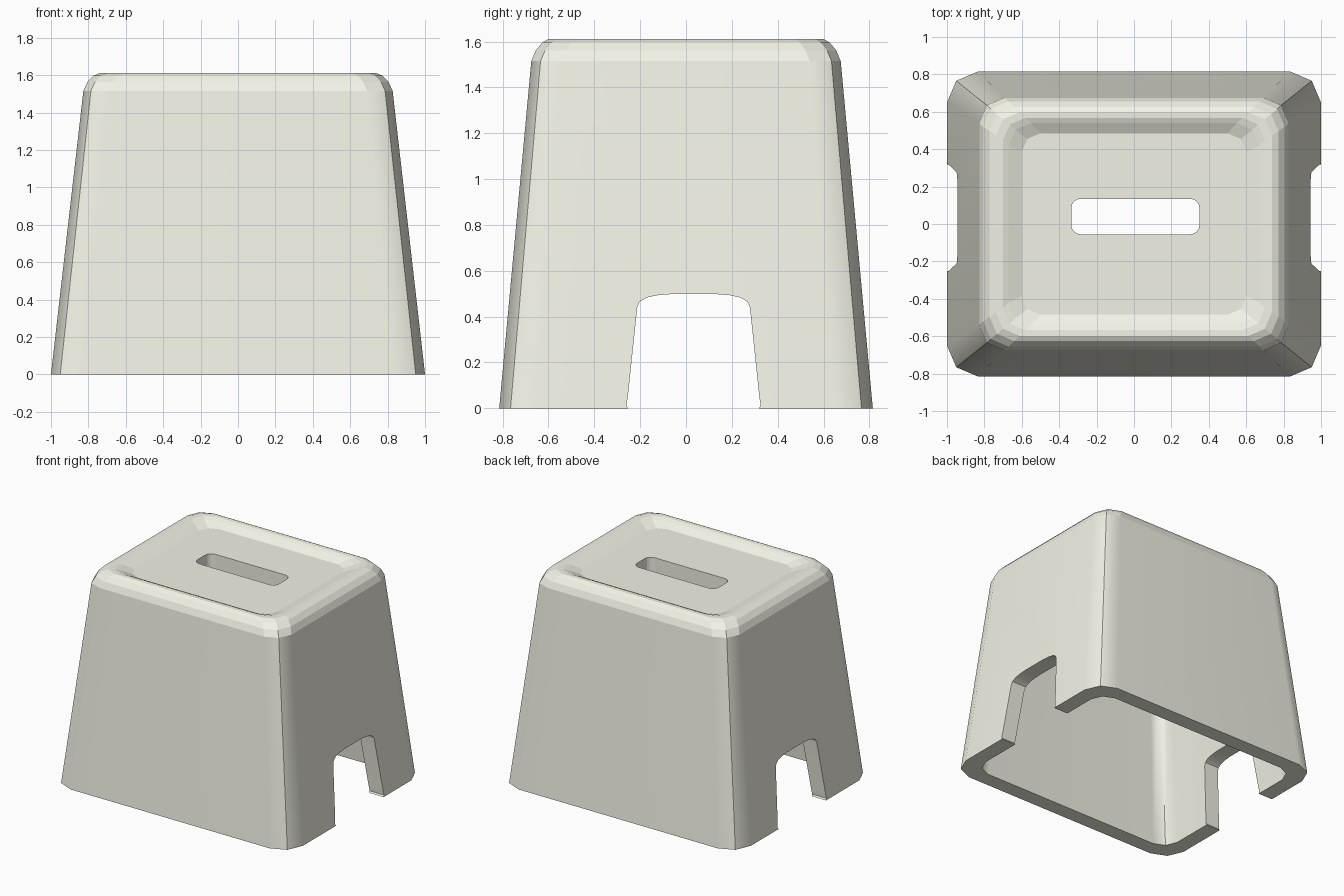
import bpy, bmesh
from math import cos, sin, pi

if "Cube" in bpy.data.objects:
    bpy.data.objects.remove(bpy.data.objects["Cube"])


def make_object(name, bm):
    bmesh.ops.recalc_face_normals(bm, faces=bm.faces)
    mesh = bpy.data.meshes.new(name)
    bm.to_mesh(mesh)
    bm.free()
    obj = bpy.data.objects.new(name, mesh)
    bpy.context.collection.objects.link(obj)
    return obj


def ring(bm, hx, hy, r, z):
    """Rectangle loop with two-segment corners."""
    corner = [(hx, hy - r), (hx - 0.3 * r, hy - 0.3 * r), (hx - r, hy)]
    pts = []
    for sx, sy in ((1, 1), (-1, 1), (-1, -1), (1, -1)):
        c = corner if sx * sy > 0 else corner[::-1]
        pts += [(sx * x, sy * y) for x, y in c]
    return [bm.verts.new((x, y, z)) for x, y in pts]


def prism(name, pts, axis, lo, hi):
    """Extrude a closed outline along x or z."""
    bm = bmesh.new()
    place = (lambda p, d: (d, p[0], p[1])) if axis == 'X' else (lambda p, d: (p[0], p[1], d))
    a = [bm.verts.new(place(p, lo)) for p in pts]
    b = [bm.verts.new(place(p, hi)) for p in pts]
    bm.faces.new(a)
    bm.faces.new(b[::-1])
    n = len(pts)
    for i in range(n):
        bm.faces.new((a[i], a[(i + 1) % n], b[(i + 1) % n], b[i]))
    return make_object(name, bm)


# Hollow tapered body: outside wall, faceted rim, dished seat, then inside wall
bm = bmesh.new()
outside = [
    (1.0, 0.815, 0.165, 0.0),
    (0.827, 0.675, 0.135, 1.515),
    (0.806, 0.655, 0.135, 1.562),
    (0.772, 0.626, 0.13, 1.597),
    (0.737, 0.598, 0.125, 1.612),
    (0.70, 0.568, 0.12, 1.611),
    (0.67, 0.54, 0.12, 1.600),
    (0.60, 0.485, 0.10, 1.570),
]
inside = [
    (0.88, 0.697, 0.12, 0.0),
    (0.714, 0.563, 0.10, 1.42),
    (0.69, 0.54, 0.10, 1.457),
]
outer = [ring(bm, *p) for p in outside]
inner = [ring(bm, *p) for p in inside]
chain = inner[::-1] + outer
for a, b in zip(chain, chain[1:]):
    for i in range(12):
        j = (i + 1) % 12
        bm.faces.new((a[i], a[j], b[j], b[i]))
bm.faces.new(outer[-1])
bm.faces.new(inner[-1])
body = make_object("step_stool_body", bm)

# Hand slot through the seat
slot_pts = []
for k, (cx, cy) in enumerate(((0.30, 0.085), (-0.285, 0.085), (-0.285, -0.005), (0.30, -0.005))):
    for s in range(5):
        t = k * pi / 2 + s * pi / 8
        slot_pts.append((cx + 0.05 * cos(t), cy + 0.05 * sin(t)))
slot = prism("slot_cutter", slot_pts, 'Z', 1.2, 1.9)

# Foot openings through both end walls, with a tiny flare at the floor
half = [(0.293, -0.1), (0.285, 0.0), (0.293, 0.012), (0.287, 0.05), (0.246, 0.44),
        (0.235, 0.465), (0.205, 0.483), (0.16, 0.493), (0.10, 0.498)]
arch_pts = [(0.033 + y, z) for y, z in half] + [(0.033 - y, z) for y, z in half[::-1]]
arch = prism("opening_cutter", arch_pts, 'X', -1.5, 1.5)

bpy.context.view_layer.objects.active = body
body.select_set(True)
for cutter in (slot, arch):
    cutter.hide_render = True
    mod = body.modifiers.new(cutter.name, 'BOOLEAN')
    mod.operation = 'DIFFERENCE'
    mod.solver = 'EXACT'
    mod.object = cutter
    bpy.ops.object.modifier_apply(modifier=mod.name)
    bpy.data.objects.remove(cutter)

# Smooth bends, crisp corner lines, large faces kept flat by weighted normals
bpy.ops.object.select_all(action='DESELECT')
body.select_set(True)
bpy.context.view_layer.objects.active = body
bpy.ops.object.shade_smooth_by_angle(angle=0.6)
for poly in body.data.polygons:
    if poly.center.z > 1.5:
        poly.use_smooth = False
weighted = body.modifiers.new("even_wall_shading", 'WEIGHTED_NORMAL')
weighted.keep_sharp = True

# Cream plastic
cream = bpy.data.materials.new("cream_plastic")
cream.diffuse_color = (0.90, 0.89, 0.79, 1)
cream.use_nodes = True
cream.node_tree.nodes["Principled BSDF"].inputs["Base Color"].default_value = cream.diffuse_color
body.data.materials.clear()
body.data.materials.append(cream)
